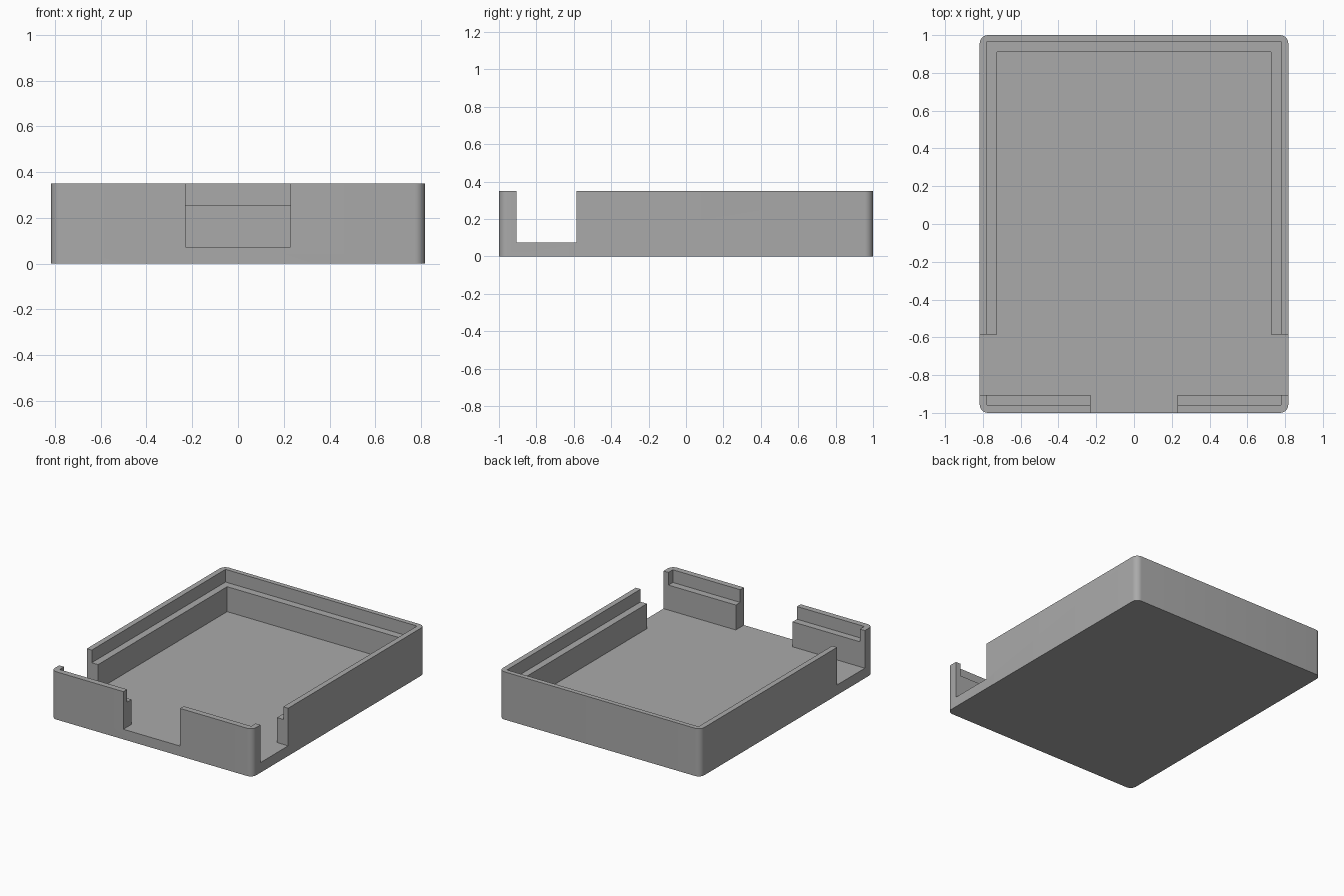
import bpy
import bmesh
from mathutils import Matrix, Vector

if "Cube" in bpy.data.objects:
    bpy.data.objects.remove(bpy.data.objects["Cube"], do_unlink=True)

# Main dimensions
HALF_X, HALF_Y, HEIGHT = 0.817, 1.0, 0.35
FLOOR, LEDGE = 0.074, 0.257
CORNER = 0.045
ABOVE = HEIGHT + 0.2

grey = bpy.data.materials.new("plain grey")
grey.use_nodes = True
colour = (0.4, 0.4, 0.4, 1)
grey.diffuse_color = colour
grey.node_tree.nodes["Principled BSDF"].inputs["Base Color"].default_value = colour


def box(name, low, high, corner=0):
    """Box between two opposite points, with optional rounded upright edges."""
    low, high = Vector(low), Vector(high)
    bm = bmesh.new()
    place = Matrix.Translation((low + high) / 2) @ Matrix.Diagonal((*(high - low), 1))
    bmesh.ops.create_cube(bm, size=1, matrix=place)
    if corner:
        upright = [e for e in bm.edges
                   if abs(e.verts[0].co.z - e.verts[1].co.z) > 0.01]
        bmesh.ops.bevel(bm, geom=upright, offset=corner, segments=8,
                        profile=0.5, affect='EDGES')
    mesh = bpy.data.meshes.new(name)
    bm.to_mesh(mesh)
    bm.free()
    mesh.materials.append(grey)
    obj = bpy.data.objects.new(name, mesh)
    bpy.context.collection.objects.link(obj)
    return obj


# Open tray with rounded outer corners
tray = box("tray", (-HALF_X, -HALF_Y, 0), (HALF_X, HALF_Y, HEIGHT), CORNER)

# Cavity, stepped rim, front opening and side openings
cutters = [
    box("cavity_cutter", (-0.726, -0.906, FLOOR), (0.726, 0.911, ABOVE)),
    box("rim_cutter", (-0.777, -0.957, LEDGE), (0.777, 0.965, ABOVE)),
    box("front_opening_cutter", (-0.23, -1.2, FLOOR), (0.23, -0.8, ABOVE)),
    box("side_opening_cutter", (-1.2, -0.906, FLOOR), (1.2, -0.585, ABOVE)),
]
for cutter in cutters:
    cutter.hide_render = True
    cut = tray.modifiers.new(cutter.name, 'BOOLEAN')
    cut.operation = 'DIFFERENCE'
    cut.solver = 'EXACT'
    cut.object = cutter

# Bake the cuts and remove the helpers
bpy.context.view_layer.update()
graph = bpy.context.evaluated_depsgraph_get()
carved = bpy.data.meshes.new_from_object(tray.evaluated_get(graph))
tray.modifiers.clear()
tray.data = carved
for cutter in cutters:
    bpy.data.objects.remove(cutter, do_unlink=True)

# Smooth corners with crisp edges elsewhere
bpy.ops.object.select_all(action='DESELECT')
tray.select_set(True)
bpy.context.view_layer.objects.active = tray
bpy.ops.object.shade_smooth_by_angle()
